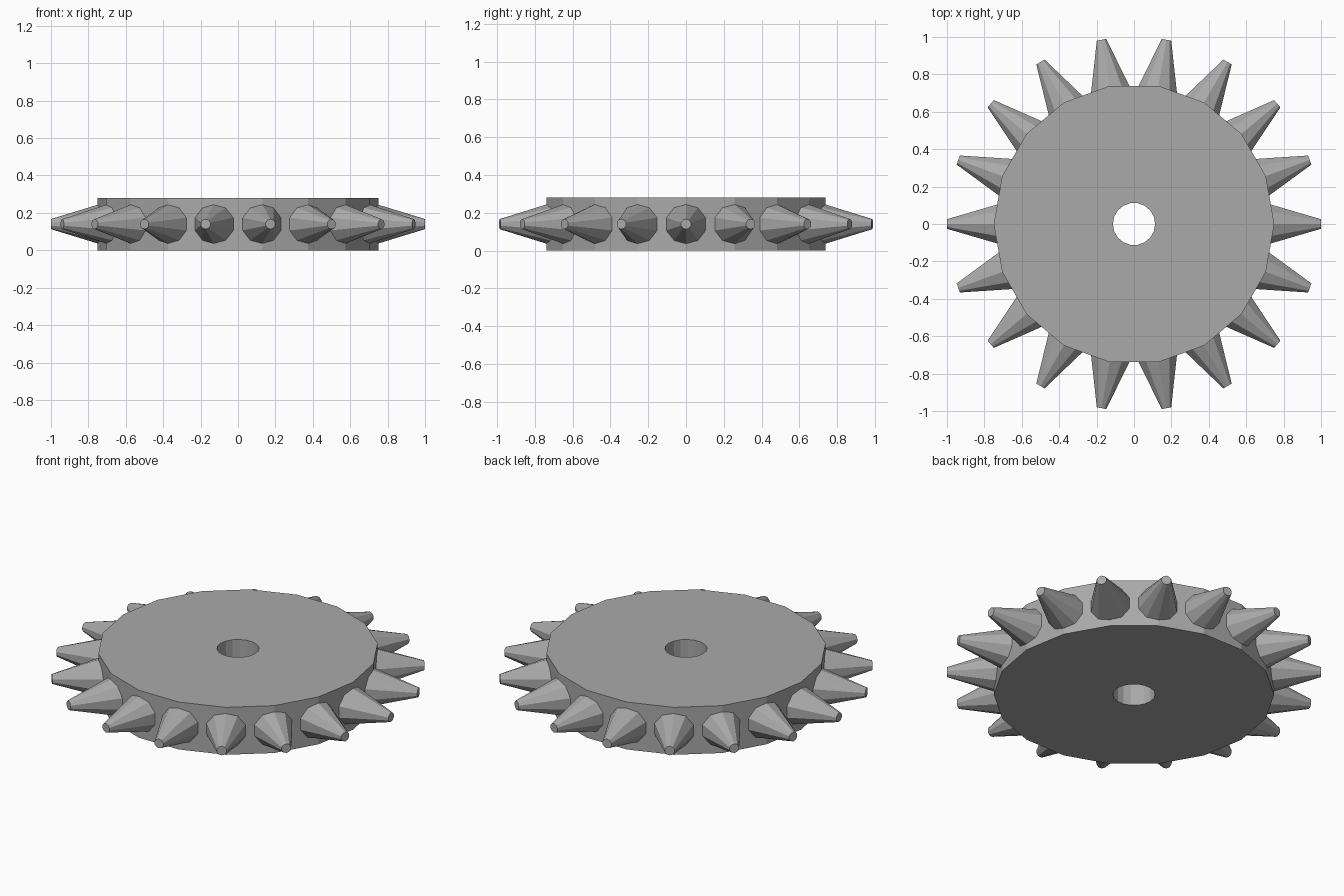
import bpy, bmesh
from math import pi, cos, sin
from mathutils import Matrix

cube = bpy.data.objects.get("Cube")
if cube:
    bpy.data.objects.remove(cube)

TEETH = 18
HEIGHT = 0.28
DISC_R, HOLE_R = 0.75, 0.113
TIP_R, ROOT_R, ROOT_AT, TIP_AT = 0.027, 0.122, 0.69, 1.0

steel = bpy.data.materials.new("grey_steel")
steel.use_nodes = True
grey = (0.4, 0.4, 0.4, 1)
steel.diffuse_color = grey
steel.node_tree.nodes["Principled BSDF"].inputs["Base Color"].default_value = grey


def add_object(name, bm):
    bmesh.ops.recalc_face_normals(bm, faces=bm.faces)
    mesh = bpy.data.meshes.new(name)
    bm.to_mesh(mesh)
    bm.free()
    mesh.materials.append(steel)
    obj = bpy.data.objects.new(name, mesh)
    bpy.context.collection.objects.link(obj)
    return obj


# Disc with a round axle hole: four rings bridged into a closed band
bm = bmesh.new()
rings = []
for radius, z in ((HOLE_R, 0), (DISC_R, 0), (DISC_R, HEIGHT), (HOLE_R, HEIGHT)):
    rings.append([bm.verts.new((radius * cos(2 * pi * i / TEETH),
                                radius * sin(2 * pi * i / TEETH), z))
                  for i in range(TEETH)])
for k in range(len(rings)):
    a, b = rings[k], rings[(k + 1) % len(rings)]
    for i in range(TEETH):
        j = (i + 1) % TEETH
        bm.faces.new((a[i], a[j], b[j], b[i]))
add_object("disc", bm)

# Ten-sided blunt spikes pointing outwards around the rim
for i in range(TEETH):
    bm = bmesh.new()
    place = (Matrix.Rotation(2 * pi * i / TEETH, 4, 'Z')
             @ Matrix.Translation(((ROOT_AT + TIP_AT) / 2, 0, HEIGHT / 2))
             @ Matrix.Rotation(pi / 2, 4, 'Y')
             @ Matrix.Rotation(pi / 2, 4, 'Z'))
    bmesh.ops.create_cone(bm, cap_ends=True, segments=10, radius1=ROOT_R,
                          radius2=TIP_R, depth=TIP_AT - ROOT_AT, matrix=place)
    add_object(f"spike_{i + 1}", bm)
